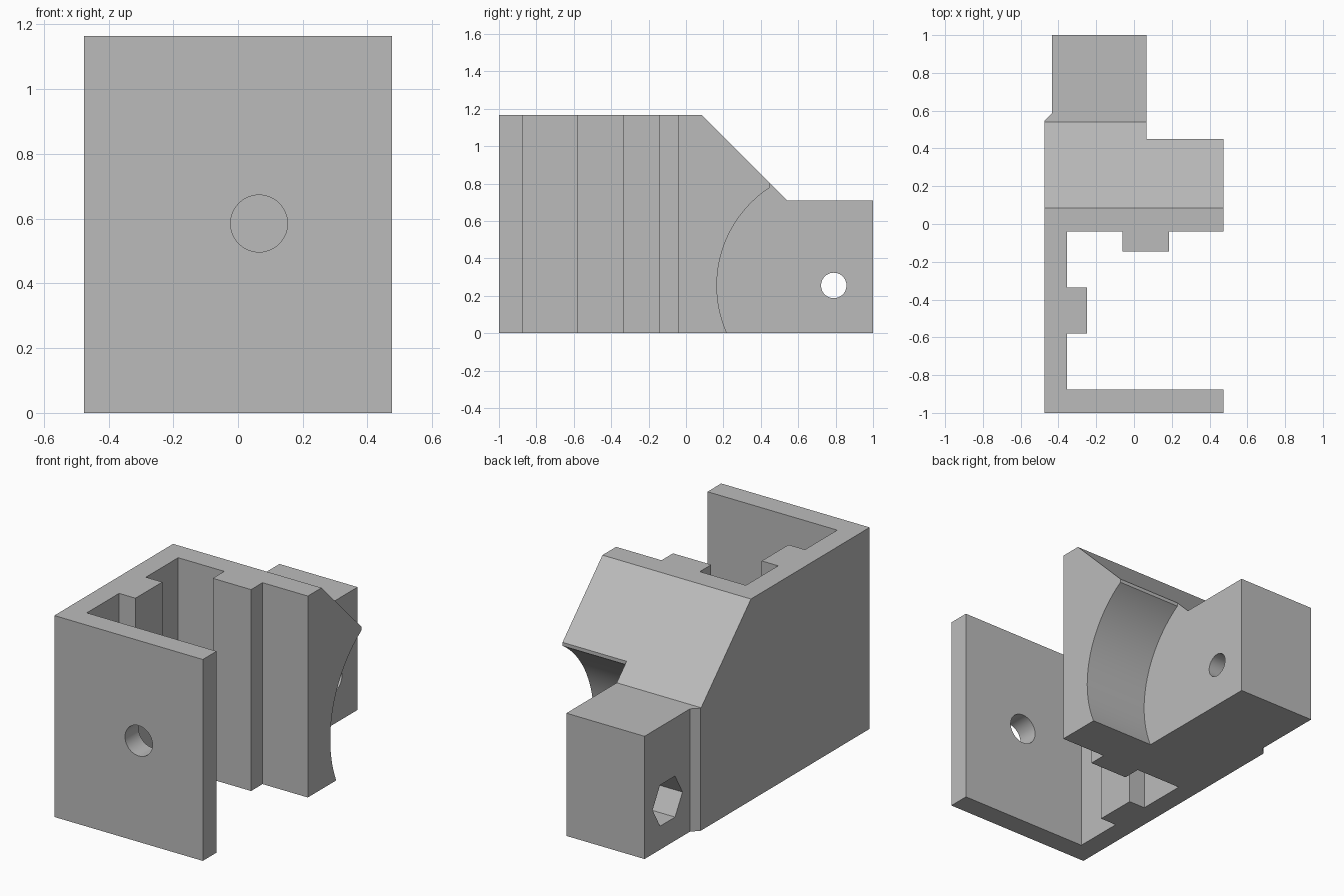
import bpy, bmesh, math

cube = bpy.data.objects.get("Cube")
if cube:
    bpy.data.objects.remove(cube, do_unlink=True)

grey = bpy.data.materials.new("plain grey")
grey.use_nodes = True
grey.diffuse_color = (0.5, 0.5, 0.5, 1)
grey.node_tree.nodes["Principled BSDF"].inputs["Base Color"].default_value = (0.5, 0.5, 0.5, 1)


def prism(name, points, axis, low, high):
    """Extrude a 2D outline along an axis: X takes (y, z), Y takes (x, z), Z takes (x, y)."""
    place = {"X": lambda a, b, t: (t, a, b),
             "Y": lambda a, b, t: (a, t, b),
             "Z": lambda a, b, t: (a, b, t)}[axis]
    bm = bmesh.new()
    rings = [[bm.verts.new(place(a, b, t)) for a, b in points] for t in (low, high)]
    for ring in rings:
        bm.faces.new(ring)
    for i in range(len(points)):
        j = (i + 1) % len(points)
        bm.faces.new((rings[0][i], rings[0][j], rings[1][j], rings[1][i]))
    bmesh.ops.recalc_face_normals(bm, faces=bm.faces)
    mesh = bpy.data.meshes.new(name)
    bm.to_mesh(mesh)
    bm.free()
    mesh.materials.append(grey)
    obj = bpy.data.objects.new(name, mesh)
    bpy.context.collection.objects.link(obj)
    return obj


def circle(a, b, radius, sides):
    turn = 2 * math.pi / sides
    return [(a + radius * math.cos(i * turn), b + radius * math.sin(i * turn))
            for i in range(sides)]


# Bracket body: plan outline with front plate, side wall, two ribs and bolt block
height = 1.165
bracket = prism("clamp_bracket", [
    (-0.475, -1), (0.475, -1), (0.475, -0.875), (-0.355, -0.875),
    (-0.355, -0.58), (-0.25, -0.58), (-0.25, -0.335), (-0.355, -0.335),
    (-0.355, -0.04), (-0.06, -0.04), (-0.06, -0.145), (0.185, -0.145),
    (0.185, -0.04), (0.475, -0.04), (0.475, 0.45), (0.065, 0.45),
    (0.065, 1), (-0.435, 1), (-0.435, 0.585), (-0.475, 0.545)],
    "Z", 0, height)

# Cutters: sloped back, round clearance, bolt bore, nut pocket, front hole
pivot = (0.79, 0.255)
cutters = [
    prism("slope_cutter", [(-0.015, height + 0.1), (0.54, 0.71), (1.1, 0.71),
                           (1.1, height + 0.1)][1:] + [(0.085 - 0.1, height + 0.1)],
          "X", -0.6, 0.6),
    prism("clearance_cutter", circle(*pivot, 0.625, 128), "X", 0.0655, 0.6),
    prism("bore_cutter", circle(*pivot, 0.068, 48), "X", -0.6, 0.3),
    prism("nut_cutter", circle(*pivot, 0.137, 6), "X", -0.6, -0.185),
    prism("front_hole_cutter", circle(0.065, 0.585, 0.088, 48), "Y", -1.1, -0.8),
]

bpy.ops.object.select_all(action="DESELECT")
bracket.select_set(True)
bpy.context.view_layer.objects.active = bracket
for cutter in cutters:
    cutter.hide_render = True
    cut = bracket.modifiers.new(cutter.name, "BOOLEAN")
    cut.operation = "DIFFERENCE"
    cut.solver = "EXACT"
    cut.object = cutter
    bpy.ops.object.modifier_apply(modifier=cut.name)
    bpy.data.objects.remove(cutter, do_unlink=True)

bpy.ops.object.shade_smooth_by_angle(angle=math.radians(30))
